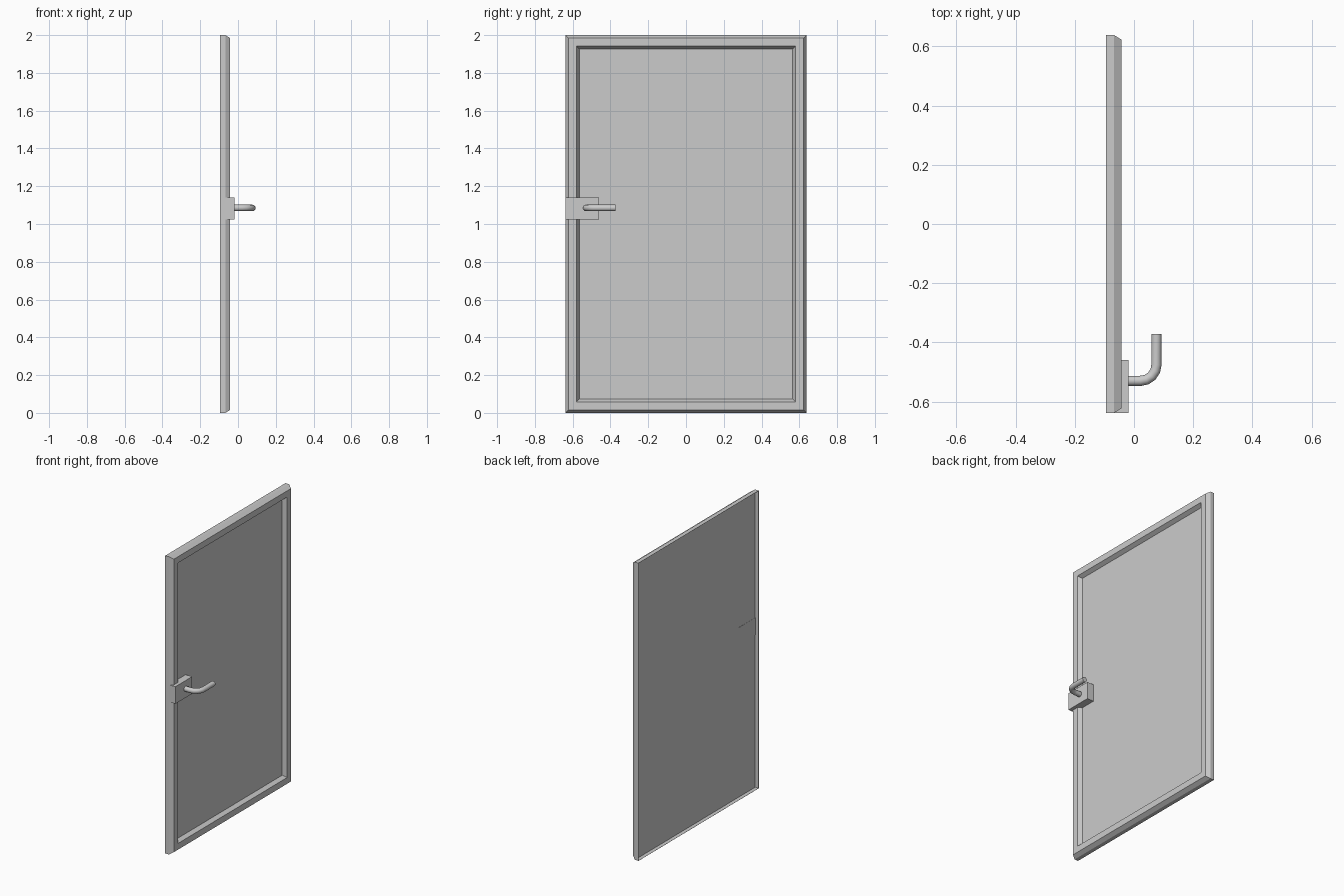
import bpy, bmesh, math

if "Cube" in bpy.data.objects:
    bpy.data.objects.remove(bpy.data.objects["Cube"])

W, H = 0.638, 2.0                       # half width, height
BACK, MID, FRONT = -0.094, -0.067, -0.0415


def link(name, bm):
    me = bpy.data.meshes.new(name)
    bm.to_mesh(me)
    bm.free()
    ob = bpy.data.objects.new(name, me)
    bpy.context.collection.objects.link(ob)
    return ob


# Door leaf: nested rectangular rings (x, inset): recessed back inside a thin lip,
# chamfered rim, raised border and recessed front panel
bm = bmesh.new()
rings = []
for x, inset in [(MID - 0.001, 0.001), (BACK, 0.001), (BACK, 0), (MID, 0),
                 (FRONT, 0.016), (FRONT, 0.058), (MID, 0.073)]:
    y, z0, z1 = W - inset, inset, H - inset
    rings.append([bm.verts.new((x, a, b))
                  for a, b in ((-y, z0), (y, z0), (y, z1), (-y, z1))])
for r, s in zip(rings, rings[1:]):
    for i in range(4):
        j = (i + 1) % 4
        bm.faces.new((r[i], r[j], s[j], s[i]))
bm.faces.new(rings[0])
bm.faces.new(rings[-1])
bmesh.ops.recalc_face_normals(bm, faces=bm.faces)
link("door_leaf", bm)

# Lock block, its back showing in the recessed rear face
lo, hi = (MID - 0.002, -W, 1.025), (-0.0185, -0.46, 1.14)
bm = bmesh.new()
bmesh.ops.create_cube(bm, size=1)
for v in bm.verts:
    v.co = [lo[k] if v.co[k] < 0 else hi[k] for k in range(3)]
link("lock_block", bm)

# Lever handle: round bar with a quarter bend
HX, HY, HZ, R = 0.076, -0.530, 1.085, 0.055
path = [(-0.03, HY)]
for i in range(5):
    t = math.radians(90 * i / 4)
    path.append((HX - R + R * math.sin(t), HY + R - R * math.cos(t)))
path.append((HX, -0.372))
cu = bpy.data.curves.new("lever_handle", 'CURVE')
cu.dimensions = '3D'
cu.bevel_depth = 0.0172
cu.bevel_resolution = 4
cu.use_fill_caps = True
sp = cu.splines.new('POLY')
sp.points.add(len(path) - 1)
for p, (x, y) in zip(sp.points, path):
    p.co = (x, y, HZ, 1)
handle = bpy.data.objects.new("lever_handle", cu)
bpy.context.collection.objects.link(handle)
bpy.context.view_layer.objects.active = handle
handle.select_set(True)
bpy.ops.object.convert(target='MESH')
bpy.ops.object.shade_smooth_by_angle(angle=math.radians(40))
